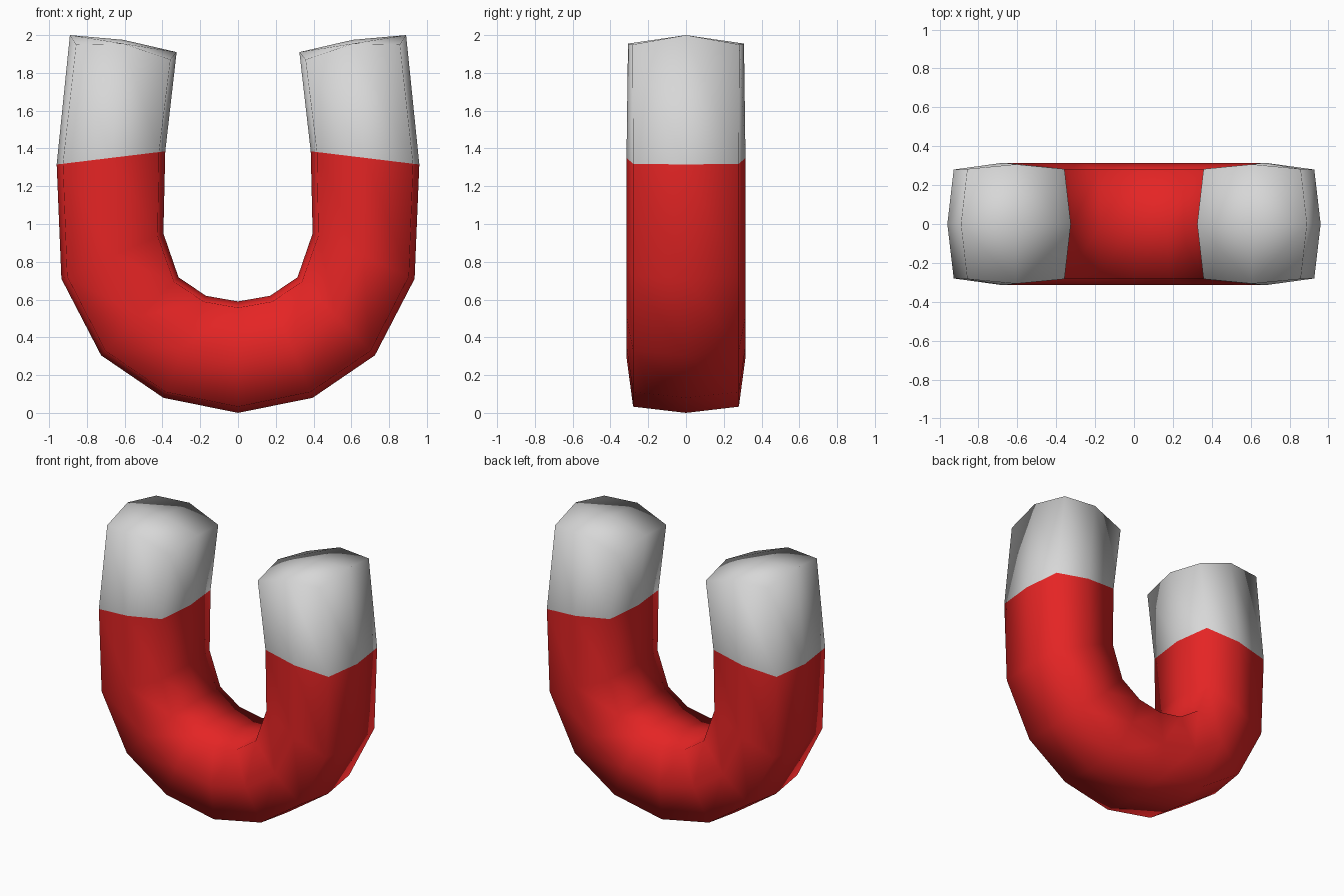
import bpy, bmesh
from mathutils import Vector

if "Cube" in bpy.data.objects:
    bpy.data.objects.remove(bpy.data.objects["Cube"])


def material(name, rgb):
    m = bpy.data.materials.new(name)
    m.diffuse_color = (*rgb, 1)
    m.use_nodes = True
    m.node_tree.nodes["Principled BSDF"].inputs["Base Color"].default_value = m.diffuse_color
    return m


# Right half stations, bottom to tip: outer x, z and inner x, z
half = [
    ((0.00, 0.00), (0.00, 0.59)),
    ((0.395, 0.08), (0.17, 0.62)),
    ((0.725, 0.305), (0.315, 0.718)),
    ((0.935, 0.71), (0.395, 0.95)),
    ((0.96, 1.315), (0.385, 1.385)),
    ((0.89, 2.00), (0.325, 1.91)),
]
mirrored = [((-o[0], o[1]), (-i[0], i[1])) for o, i in reversed(half[1:])]
stations = mirrored + half
last = len(stations) - 1

bm = bmesh.new()


def ring(outer, inner, tip):
    """Eight-sided rounded-square section between outer and inner points."""
    o = Vector((outer[0], 0, outer[1]))
    i = Vector((inner[0], 0, inner[1]))
    d = (i - o).normalized() * 0.033
    drop = Vector((0, 0, -0.045 if tip else 0))
    y, side = (0.283, 0.307) if tip else (0.28, 0.315)
    oc, ic, mid = o + d + drop, i - d + drop, (o + i) / 2
    Y = Vector((0, 1, 0))
    pts = [o, oc - Y * y, mid - Y * side, ic - Y * y,
           i, ic + Y * y, mid + Y * side, oc + Y * y]
    return [bm.verts.new(p) for p in pts]


# Swept U body, outermost segment of each leg is pale
rings = [ring(o, i, k in (0, last)) for k, (o, i) in enumerate(stations)]
for k in range(last):
    a, b = rings[k], rings[k + 1]
    for j in range(8):
        n = (j + 1) % 8
        f = bm.faces.new((a[j], a[n], b[n], b[j]))
        f.material_index = 1 if k in (0, last - 1) else 0

# Slightly domed end caps of four quads
for r in (rings[0], rings[-1]):
    centre = bm.verts.new((r[0].co + r[4].co) / 2 + Vector((0, 0, 0.02)))
    for j in (0, 2, 4, 6):
        f = bm.faces.new((r[j], r[j + 1], r[(j + 2) % 8], centre))
        f.material_index = 1

bmesh.ops.recalc_face_normals(bm, faces=bm.faces[:])
for f in bm.faces:
    f.smooth = True

mesh = bpy.data.meshes.new("horseshoe_magnet")
bm.to_mesh(mesh)
bm.free()
mesh.materials.append(material("magnet red", (0.78, 0.018, 0.018)))
mesh.materials.append(material("pole grey", (0.68, 0.68, 0.68)))
obj = bpy.data.objects.new("horseshoe_magnet", mesh)
bpy.context.collection.objects.link(obj)
